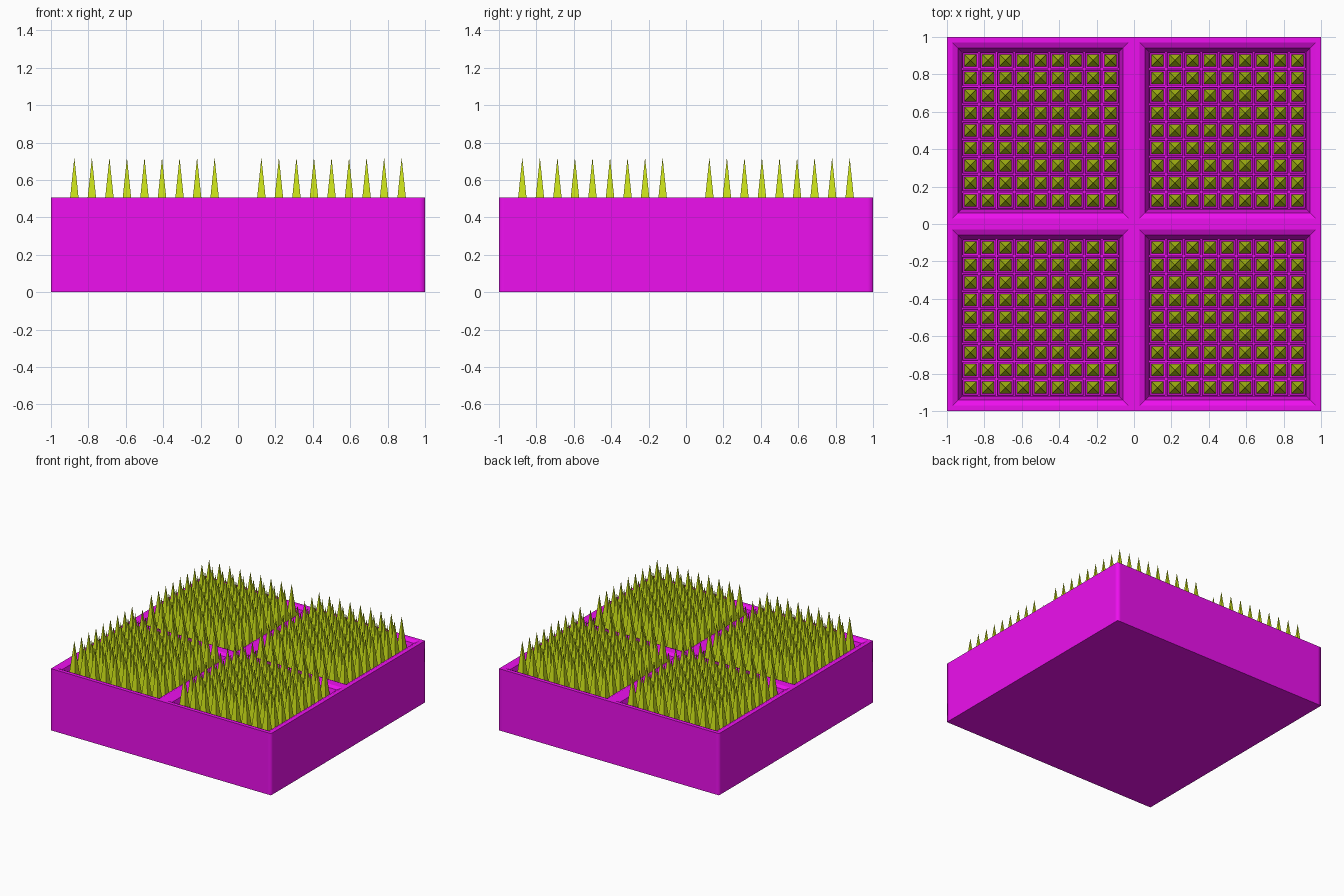
import bpy, bmesh
from mathutils import Matrix

if "Cube" in bpy.data.objects:
    bpy.data.objects.remove(bpy.data.objects["Cube"])

TOP, FLOOR, PIT, TIP = 0.507, 0.43, 0.41, 0.72
N, PITCH = 9, 0.09375
CENTRES = [(x, y) for x in (-0.5, 0.5) for y in (-0.5, 0.5)]


def material(name, rgb):
    m = bpy.data.materials.new(name)
    m.diffuse_color = (*rgb, 1)
    m.use_nodes = True
    m.node_tree.nodes["Principled BSDF"].inputs["Base Color"].default_value = m.diffuse_color
    return m


def finish(bm, name, mat):
    me = bpy.data.meshes.new(name)
    bm.to_mesh(me)
    bm.free()
    me.materials.append(mat)
    ob = bpy.data.objects.new(name, me)
    bpy.context.collection.objects.link(ob)
    return ob


magenta = material("magenta", (0.85, 0.005, 0.86))
lime = material("lime", (0.62, 0.78, 0.01))

# Frame: outer block whose top is divided into rims and four tray openings
bm = bmesh.new()
lines = [-1, -0.97, -0.03, 0.03, 0.97, 1]
n = len(lines)
grid = [[bm.verts.new((x, y, TOP)) for y in lines] for x in lines]
trays = []
for i in range(n - 1):
    for j in range(n - 1):
        f = bm.faces.new((grid[i][j], grid[i + 1][j], grid[i + 1][j + 1], grid[i][j + 1]))
        if i in (1, 3) and j in (1, 3):
            trays.append(f)
# outer walls and underside
border = [e for e in bm.edges if e.is_boundary]
ext = bmesh.ops.extrude_edge_only(bm, edges=border)["geom"]
for v in ext:
    if isinstance(v, bmesh.types.BMVert):
        v.co.z = 0
bmesh.ops.contextual_create(bm, geom=[g for g in ext if isinstance(g, bmesh.types.BMEdge)])
bmesh.ops.recalc_face_normals(bm, faces=bm.faces)
# gently sloped lip, then steep tray wall, open where the floor sits
for size, z in ((0.44, 0.492), (N * PITCH / 2, FLOOR)):
    bmesh.ops.inset_individual(bm, faces=trays, thickness=0.01)
    for f in trays:
        c = f.calc_center_median()
        for v in f.verts:
            v.co.x = c.x + (size if v.co.x > c.x else -size)
            v.co.y = c.y + (size if v.co.y > c.y else -size)
            v.co.z = z
bmesh.ops.delete(bm, geom=trays, context='FACES_ONLY')
# smooth shading over the four upright corners, crisp edges elsewhere
for f in bm.faces:
    f.smooth = True
for e in bm.edges:
    a, b = (v.co for v in e.verts)
    upright = abs(a.x - b.x) + abs(a.y - b.y) < 1e-4
    e.smooth = upright or e.calc_face_angle(0) < 0.4
finish(bm, "frame", magenta)

# Tray floors: 9 x 9 square sockets separated by thin ribs
bm = bmesh.new()
for x, y in CENTRES:
    bmesh.ops.create_grid(bm, x_segments=N, y_segments=N, size=N * PITCH / 2,
                          matrix=Matrix.Translation((x, y, FLOOR)))
cells = bm.faces[:]
bmesh.ops.inset_individual(bm, faces=cells, thickness=0.007)
bmesh.ops.inset_individual(bm, faces=cells, thickness=0.003, depth=PIT - FLOOR)
finish(bm, "socket_floors", magenta)

# Spikes: slim four-sided pyramids, one per socket
bm = bmesh.new()
h = 0.0325
for cx, cy in CENTRES:
    for i in range(N):
        for j in range(N):
            x = cx + (i - (N - 1) / 2) * PITCH
            y = cy + (j - (N - 1) / 2) * PITCH
            base = [bm.verts.new((x + a * h, y + b * h, PIT))
                    for a, b in ((-1, -1), (1, -1), (1, 1), (-1, 1))]
            tip = bm.verts.new((x, y, TIP))
            for k in range(4):
                bm.faces.new((base[k], base[(k + 1) % 4], tip))
finish(bm, "spikes", lime)
